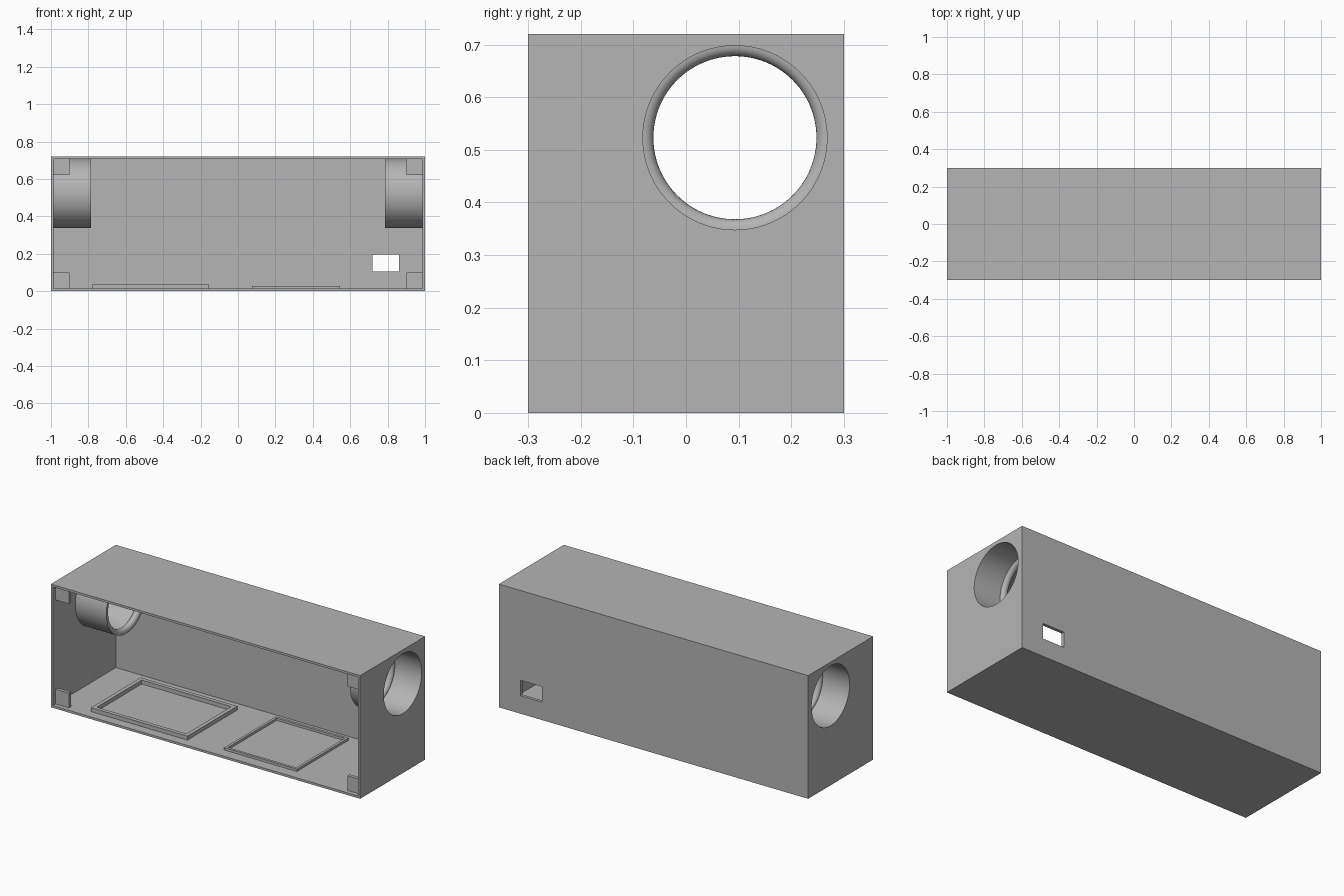
import bpy, bmesh, math
from mathutils import Vector

cube = bpy.data.objects.get("Cube")
if cube:
    bpy.data.objects.remove(cube, do_unlink=True)

# Single grey plastic
grey = bpy.data.materials.new("grey plastic")
grey.use_nodes = True
COLOR = (0.46, 0.46, 0.46, 1)
grey.diffuse_color = COLOR
grey.node_tree.nodes["Principled BSDF"].inputs["Base Color"].default_value = COLOR

WALL = 0.013
HEIGHT = 0.72
PORT_Y, PORT_Z, BORE, TUBE_R = 0.093, 0.523, 0.175, 0.185
SEGMENTS = 96


def finish(bm, name):
    bmesh.ops.recalc_face_normals(bm, faces=bm.faces)
    mesh = bpy.data.meshes.new(name)
    bm.to_mesh(mesh)
    bm.free()
    mesh.materials.append(grey)
    ob = bpy.data.objects.new(name, mesh)
    bpy.context.collection.objects.link(ob)
    return ob


def box(name, lo, hi):
    bm = bmesh.new()
    bmesh.ops.create_cube(bm, size=1)
    lo, hi = Vector(lo), Vector(hi)
    for v in bm.verts:
        v.co = (lo + hi) / 2 + v.co * (hi - lo)
    return finish(bm, name)


def lathe_x(name, profile):
    """Revolve a closed (x, radius) outline around the port axis."""
    bm = bmesh.new()
    rings = []
    for x, r in profile:
        rings.append([bm.verts.new((x, PORT_Y + r * math.cos(a), PORT_Z + r * math.sin(a)))
                      for a in (2 * math.pi * i / SEGMENTS for i in range(SEGMENTS))])
    for k, ring in enumerate(rings):
        nxt = rings[(k + 1) % len(rings)]
        for i in range(SEGMENTS):
            j = (i + 1) % SEGMENTS
            bm.faces.new((ring[i], ring[j], nxt[j], nxt[i]))
    return finish(bm, name)


def port_cutter():
    """Solid rod through both end walls."""
    bm = bmesh.new()
    ends = []
    for x in (-1.2, 1.2):
        ends.append([bm.verts.new((x, PORT_Y + BORE * math.cos(a), PORT_Z + BORE * math.sin(a)))
                     for a in (2 * math.pi * i / SEGMENTS for i in range(SEGMENTS))])
        bm.faces.new(ends[-1])
    for i in range(SEGMENTS):
        j = (i + 1) % SEGMENTS
        bm.faces.new((ends[0][i], ends[0][j], ends[1][j], ends[1][i]))
    return finish(bm, "port_cutter")


def cut(ob, cutter):
    mod = ob.modifiers.new("cut", "BOOLEAN")
    mod.operation = "DIFFERENCE"
    mod.solver = "EXACT"
    mod.object = cutter
    cutter.hide_render = True
    bpy.context.view_layer.objects.active = ob
    bpy.ops.object.modifier_apply(modifier=mod.name)
    bpy.data.objects.remove(cutter, do_unlink=True)


def smooth(ob):
    bpy.ops.object.select_all(action="DESELECT")
    ob.select_set(True)
    bpy.context.view_layer.objects.active = ob
    bpy.ops.object.shade_smooth_by_angle(angle=math.radians(30))


# Enclosure: open at the front, window in the back, a round port in each end
shell = box("enclosure", (-1, -0.3, 0), (1, 0.3, HEIGHT))
cut(shell, box("cavity", (-1 + WALL, -0.5, WALL), (1 - WALL, 0.3 - 0.018, HEIGHT - WALL)))
cut(shell, box("window", (0.72, 0.2, 0.105), (0.86, 0.4, 0.195)))
cut(shell, port_cutter())
smooth(shell)

# Port tubes with a rounded lip at the inner end
LIP = 0.02
TUBE_END = 0.787
outline = [(1 - WALL, BORE)]
for i in range(13):
    a = math.pi * i / 12
    outline.append((TUBE_END + LIP + LIP * math.cos(a), BORE - LIP * math.sin(a)))
outline += [(TUBE_END, TUBE_R), (1 - WALL, TUBE_R)]
for side, s in (("left", 1), ("right", -1)):
    smooth(lathe_x(side + "_port_tube", [(s * x, r) for x, r in outline]))

# Corner tabs set slightly behind the front edge
TAB = 0.086
for side, s in (("left", 1), ("right", -1)):
    xs = sorted((s * (1 - WALL), s * (1 - WALL - TAB)))
    for level, z in (("lower", WALL), ("upper", HEIGHT - WALL - TAB)):
        box(f"{side}_{level}_tab", (xs[0], -0.275, z), (xs[1], -0.255, z + TAB))


# Raised rectangular frames on the floor
def frame(name, x0, x1, y0, y1, top, w):
    ob = box(name, (x0, y0, WALL), (x1, y1, top))
    cut(ob, box("frame_hole", (x0 + w, y0 + w, -0.1), (x1 - w, y1 - w, 0.2)))


frame("large_floor_frame", -0.78, -0.155, -0.245, 0.215, 0.036, 0.023)
frame("small_floor_frame", 0.075, 0.545, -0.235, 0.243, 0.027, 0.015)
